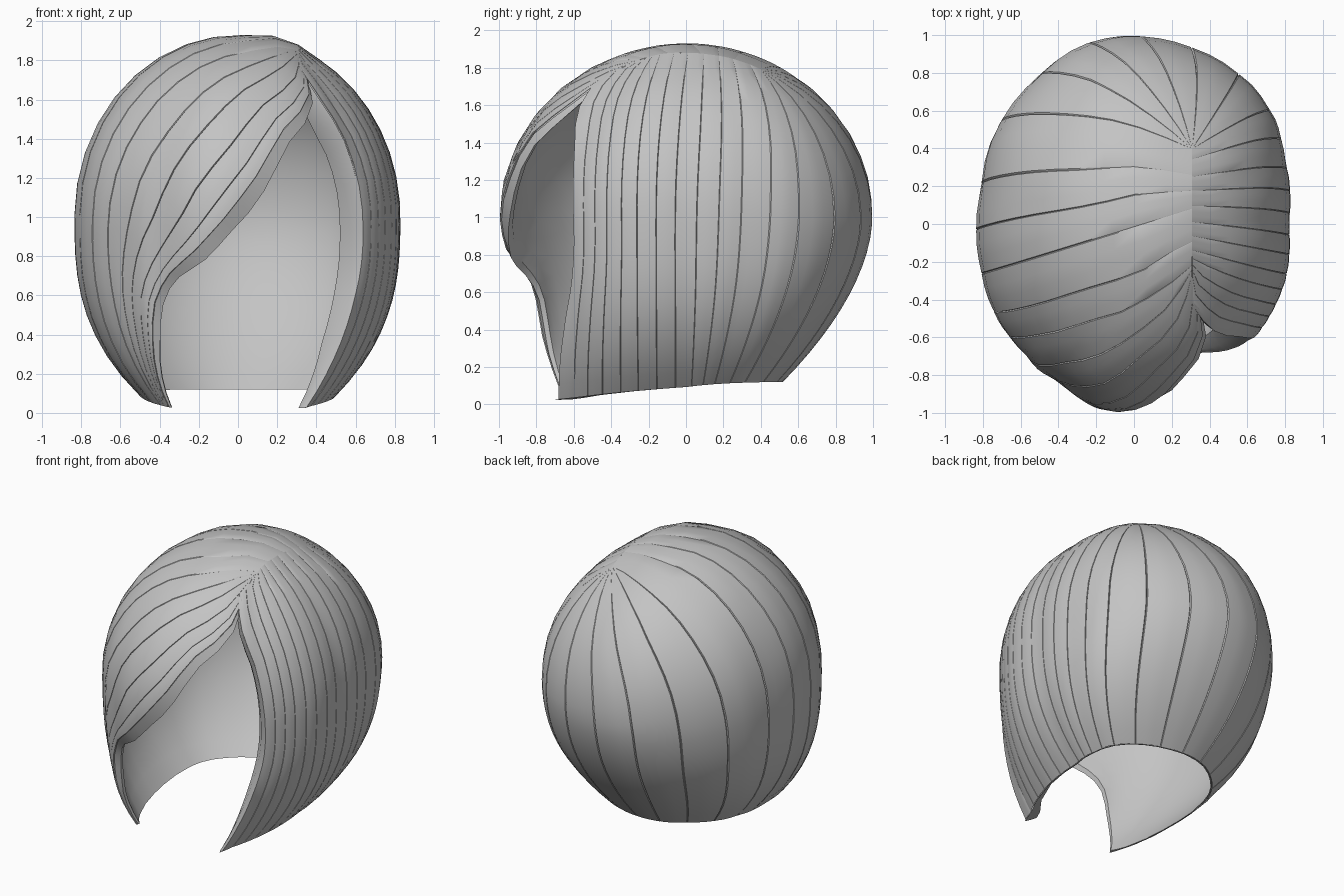
import bpy, bmesh, math
from mathutils import Vector

if "Cube" in bpy.data.objects:
    bpy.data.objects.remove(bpy.data.objects["Cube"])

ROWS = 20

# Head outline seen from above: azimuth in degrees, radius
OUTLINE = [(0, .82), (23, .87), (36, .93), (49, .965), (63, .98), (78, .99), (90, 1.0),
           (106, .99), (126, .925), (146, .885), (168, .83), (195, .845), (215, .882),
           (230, .9), (237, .925), (244, .925), (258, .995), (266, 1.0), (276, .98),
           (285, .98), (300, .95), (308, .925), (315, .88), (340, .855), (360, .82)]
# Where a lock with a given hem azimuth leaves the parting (y on the parting)
PARTING = [(-45, -.3), (-20, -.16), (8, .14), (23, .28), (36, .4), (146, .4),
           (168, .24), (195, .12), (222, -.22), (240, -.3)]
# Front edges as (colatitude, azimuth): 0 crown, 1 widest height, 2 hem
FRINGE_EDGE = [(.55, 300), (.69, 285), (.85, 276), (.99, 267), (1.17, 257), (1.32, 246),
               (1.45, 241), (1.65, 237.5), (1.85, 233), (2, 229)]
SIDE_EDGE = [(.4, 305), (.5, 306), (.6, 308), (.72, 312.5), (1, 316.5), (1.3, 316),
             (1.6, 312.5), (1.8, 310.5), (2, 309.5)]
# Lock boundaries around the head
BOUNDS = [-45, -40, -35, -30, -24, -18, -11, -4, 4, 12, 20, 30, 40, 55, 72, 88, 104,
          122, 142, 165, 182, 198, 212, 222, 227, 231, 235, 238, 240]


def lerp_table(table, x):
    for (x0, y0), (x1, y1) in zip(table, table[1:]):
        if x <= x1:
            return y0 + (y1 - y0) * max(0, (x - x0) / (x1 - x0))
    return table[-1][1]


def outline(deg):
    return lerp_table(OUTLINE, deg % 360)


def polar(v, deg):
    a = math.radians(deg)
    return Vector((v * math.cos(a), v * math.sin(a)))


def start(a):
    """Point on the parting, in flattened head coordinates."""
    p = Vector((.31, lerp_table(PARTING, a)))
    deg = math.degrees(math.atan2(p.y, p.x))
    return polar(math.asin(p.length / outline(deg)) / (math.pi / 2), deg)


def spline(pts):
    """Smooth path through points, resampled evenly."""
    ext = [2 * pts[0] - pts[1]] + pts + [2 * pts[-1] - pts[-2]]
    dense = []
    for p0, p1, p2, p3 in zip(ext, ext[1:], ext[2:], ext[3:]):
        for k in range(12):
            t = k / 12
            dense.append(.5 * (2 * p1 + (p2 - p0) * t + (2 * p0 - 5 * p1 + 4 * p2 - p3) * t * t
                               + (3 * p1 - p0 - 3 * p2 + p3) * t ** 3))
    dense.append(pts[-1])
    dist = [0]
    for a, b in zip(dense, dense[1:]):
        dist.append(dist[-1] + (b - a).length)
    out, i = [], 0
    for r in range(ROWS + 1):
        d = dist[-1] * r / ROWS
        while i < len(dense) - 2 and dist[i + 1] < d:
            i += 1
        f = (d - dist[i]) / max(1e-9, dist[i + 1] - dist[i])
        out.append(dense[i].lerp(dense[i + 1], min(1, f)))
    return out


def regular(a):
    s, rim = start(a), polar(1, a)
    return spline([s, (s + rim) / 2, rim, rim * 1.5, rim * 2])


LEFT_EDGE = spline([start(240)] + [polar(*p) for p in FRINGE_EDGE])
RIGHT_EDGE = spline([start(-45)] + [polar(*p) for p in SIDE_EDGE])
LEFT_BASE, RIGHT_BASE = regular(222), regular(-20)


def blend(p, q, k):
    """Mix two path points, keeping their height below the widest level."""
    w = p.lerp(q, k)
    f = min(1, max(0, min(p.length, q.length) - 1) * 4)
    length = p.length + (q.length - p.length) * k
    return w * (1 + f * (length / max(.01, w.length) - 1))


def strand(a):
    """Path of one hair strand; swept towards the front edges at both ends."""
    if a > 222:
        k = (a - 222) / 18
        return [blend(p, q, k) for p, q in zip(LEFT_BASE, LEFT_EDGE)]
    if a < -20:
        k = (-20 - a) / 25
        return [blend(p, q, k) for p, q in zip(RIGHT_BASE, RIGHT_EDGE)]
    return regular(a)


def on_head(w, d):
    """Flattened point to 3D, sunk inward by the fraction d."""
    v = w.length
    ang = math.atan2(w.y, w.x)
    r = outline(math.degrees(ang)) * (1 - d)
    x, y = r * math.cos(ang), r * math.sin(ang)
    if v <= 1:
        rho = math.sin(v * math.pi / 2)
        x, y = x * rho, y * rho
        z = 1 + .93 * math.cos(v * math.pi / 2) * (1 - d)
        # raised hair beside the parting
        ridge = math.exp(-((x - .25) / .12) ** 2 - ((y + .08) / .38) ** 2)
        return Vector((x, y, z + .03 * ridge))
    back = (1 + math.sin(ang)) / 2
    q = min(1, v - 1)
    x *= 1 - .4 * q ** 2.8
    y *= 1 - (.48 * q ** 1.8 if y > 0 else .03 * q ** 2)
    hem = .12 * back ** .4 + .036 * back - .036 + .08 * back * (1 - back)
    return Vector((x, y, 1 - q * (1 - hem)))


def add_grid(bm, columns, flip=False):
    grid = [[bm.verts.new(p) for p in col] for col in columns]
    for c0, c1 in zip(grid, grid[1:]):
        for i in range(len(c0) - 1):
            quad = [c0[i], c0[i + 1], c1[i + 1], c1[i]]
            bm.faces.new(quad[::-1] if flip else quad)


hair = bpy.data.materials.new("hair grey")
hair.diffuse_color = (.55, .55, .55, 1)
hair.use_nodes = True
hair.node_tree.nodes["Principled BSDF"].inputs["Base Color"].default_value = hair.diffuse_color


def finish(name, bm):
    me = bpy.data.meshes.new(name)
    bm.to_mesh(me)
    bm.free()
    me.materials.append(hair)
    ob = bpy.data.objects.new(name, me)
    bpy.context.collection.objects.link(ob)
    bpy.ops.object.select_all(action='DESELECT')
    ob.select_set(True)
    bpy.context.view_layer.objects.active = ob
    bpy.ops.object.shade_smooth_by_angle(angle=math.radians(35))


# Outer locks: flat strips with fine grooves that fade out at the parting
SECTION = [(0, .011), (.02, .002), (.35, 0), (.65, 0), (.98, .002), (1, .011)]
groups = {"right_locks": (-45, 40), "back_locks": (40, 142),
          "left_locks": (142, 222), "fringe": (222, 240)}
for name, (lo, hi) in groups.items():
    bm = bmesh.new()
    for a0, a1 in zip(BOUNDS, BOUNDS[1:]):
        if lo <= a0 and a1 <= hi:
            add_grid(bm, [[on_head(w, d * min(1, i / 7) + .006 * max(0, 1 - i / 2))
                           for i, w in enumerate(strand(a0 + (a1 - a0) * s))]
                          for s, d in SECTION])
    finish(name, bm)

# Inner lining, with rolled front edges and a hem joining it to the locks
lining = [(-45, .011), (-46, .08), (-45.5, .18), (-41, .165), (-32, .09), (-20, .04)]
lining += [(a, .035) for a in range(-10, 221, 10)]
lining += [(226, .04), (232, .05), (237, .06), (241, .07), (242, .045), (240, .011)]
bm = bmesh.new()
cols = []
for a, d in lining:
    path = strand(a)
    col = []
    for i, w in enumerate(path):
        t = i / ROWS
        taper = min(1, .3 + (4 if a < -30 else 2.1) * t, .6 + 2 * (1 - t))
        col.append(on_head(w, max(.011, d * taper)))
    col.append(on_head(path[-1], .004))
    cols.append(col)
add_grid(bm, cols, flip=True)
finish("inner_lining", bm)
